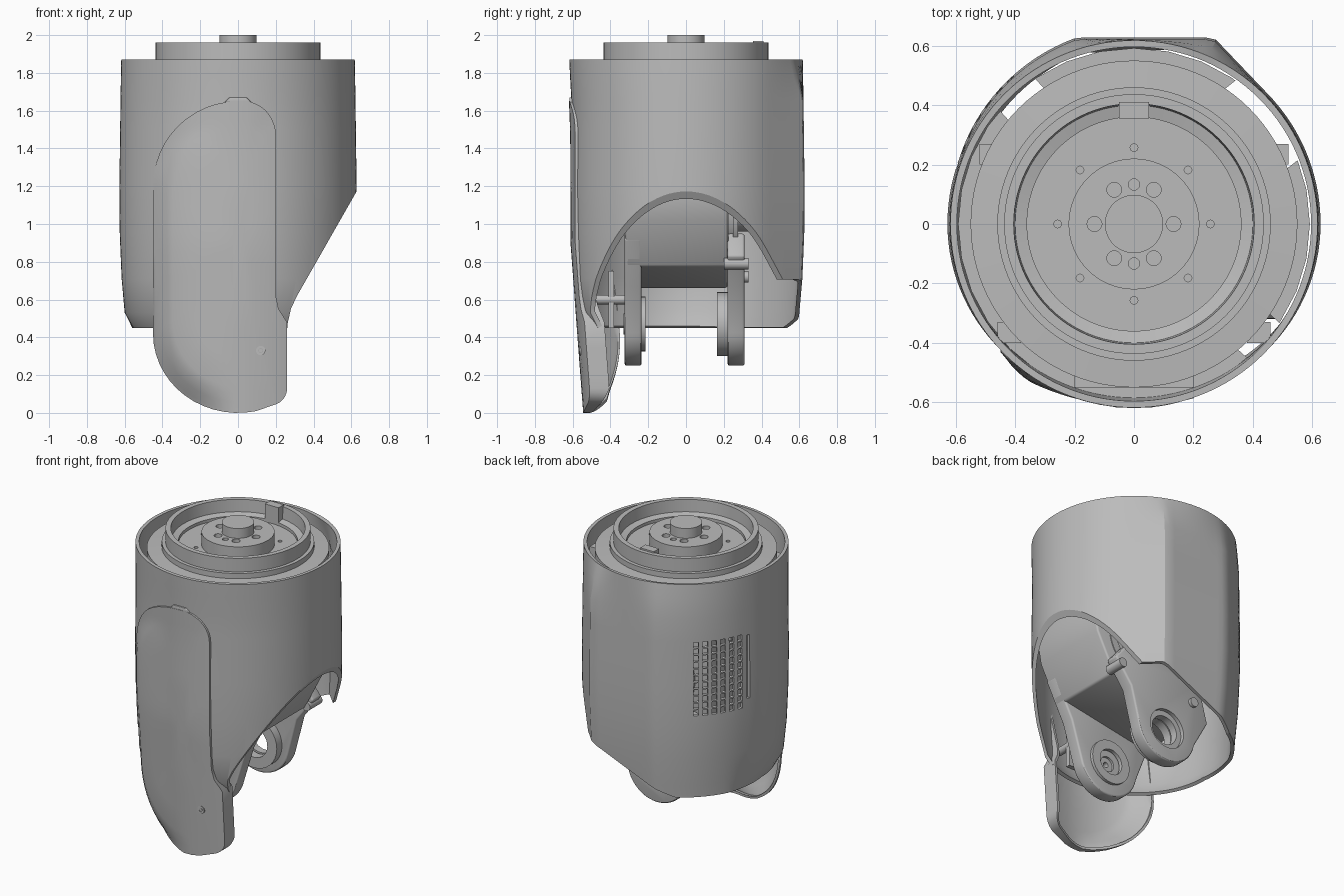
import bpy, bmesh, math
from math import sin, cos, pi, radians, sqrt, asin
from mathutils import Matrix, Vector

if "Cube" in bpy.data.objects:
    bpy.data.objects.remove(bpy.data.objects["Cube"])

grey = bpy.data.materials.new("cast grey")
grey.use_nodes = True
grey.diffuse_color = (0.5, 0.5, 0.5, 1)
grey.node_tree.nodes["Principled BSDF"].inputs["Base Color"].default_value = (0.5, 0.5, 0.5, 1)


def make(name, bm):
    bmesh.ops.recalc_face_normals(bm, faces=bm.faces)
    mesh = bpy.data.meshes.new(name)
    bm.to_mesh(mesh)
    bm.free()
    mesh.materials.append(grey)
    ob = bpy.data.objects.new(name, mesh)
    bpy.context.collection.objects.link(ob)
    return ob


def select(ob):
    bpy.ops.object.select_all(action='DESELECT')
    ob.select_set(True)
    bpy.context.view_layer.objects.active = ob


def apply(ob, kind, **settings):
    mod = ob.modifiers.new(kind.lower(), kind)
    for key, value in settings.items():
        setattr(mod, key, value)
    select(ob)
    bpy.ops.object.modifier_apply(modifier=mod.name)


def cut(ob, cutter):
    apply(ob, 'BOOLEAN', operation='DIFFERENCE', object=cutter, solver='EXACT')
    bpy.data.objects.remove(cutter)


def smooth(ob, angle=30):
    select(ob)
    bpy.ops.object.shade_smooth_by_angle(angle=radians(angle))
    return ob


def bridge(bm, rings):
    for a, b in zip(rings, rings[1:]):
        for i in range(len(a)):
            j = (i + 1) % len(a)
            bm.faces.new((a[i], a[j], b[j], b[i]))


def lathe(name, profile, origin=(0, 0, 0), along_y=False, n=64):
    # the profile lists (radius, height) pairs of a closed turned part
    bm = bmesh.new()
    rings = [[bm.verts.new((r * cos(2 * pi * i / n), r * sin(2 * pi * i / n), z))
              for i in range(n)] for r, z in profile]
    bridge(bm, rings + rings[:1])
    bmesh.ops.remove_doubles(bm, verts=bm.verts, dist=1e-5)
    if along_y:
        bmesh.ops.rotate(bm, verts=bm.verts, matrix=Matrix.Rotation(-pi / 2, 3, 'X'))
    bmesh.ops.translate(bm, verts=bm.verts, vec=Vector(origin))
    return smooth(make(name, bm))


def disc(name, r, low, high, origin=(0, 0, 0), along_y=False, hole=0.0):
    return lathe(name, [(hole, low), (r, low), (r, high), (hole, high)], origin, along_y, 32)


def slab(name, outline, y0, y1, bevel=0.0):
    # extrude an x-z outline along y
    bm = bmesh.new()
    rings = [[bm.verts.new((x, y, z)) for x, z in outline] for y in (y0, y1)]
    bridge(bm, rings)
    bm.faces.new(rings[0])
    bm.faces.new(rings[1])
    ob = make(name, bm)
    if bevel:
        apply(ob, 'BEVEL', width=bevel, segments=3, limit_method='ANGLE')
    return smooth(ob)


def box(name, x, y, z):
    return slab(name, [(x[0], z[0]), (x[1], z[0]), (x[1], z[1]), (x[0], z[1])], *y)


def radial_boxes(name, items):
    # each item is (angle, radius, height, size along radius, tangent and z)
    bm = bmesh.new()
    for angle, r, z, size in items:
        bmesh.ops.create_cube(bm, size=1, matrix=Matrix.Rotation(angle, 4, 'Z')
                              @ Matrix.Translation((r, 0, z)) @ Matrix.Diagonal((*size, 1)))
    return make(name, bm)


def arc(cx, cz, rx, rz, a0, a1, n=12):
    return [(cx + rx * cos(radians(a0 + (a1 - a0) * i / n)),
             cz + rz * sin(radians(a0 + (a1 - a0) * i / n))) for i in range(n + 1)]


# Outer housing: round at the rim, bulging into a flat back panel
def bulge(deg):
    if 43.7 < deg <= 67.4:
        return 1 / cos(radians(deg - 43.7))
    if 67.4 < deg <= 107:
        return 1 / sin(radians(deg))
    if 107 < deg < 160:
        return 1 + .0457 * (160 - deg) / 53
    return 1.0


levels = [(1.87, .618, 0, 1), (1.78, .62, .5, .99), (1.65, .622, 1, .975), (1.5, .624, 1, .965),
          (1.2, .628, 1, .965), (.95, .626, 1, .96), (.71, .616, 1, .96), (.53, .6, 1, .95),
          (.45, .555, 1, .95)]
bm = bmesh.new()
rings = []
for z, r, amount, front in levels:
    ring = []
    for i in range(120):
        a = radians(i * 3)
        rr = r * (1 + amount * (bulge(i * 3) - 1))
        if z < .5:
            rr += .04 * min(1, max(0, sin(a) * 2))
        y = rr * sin(a)
        ring.append(bm.verts.new((rr * cos(a), y if y > 0 else y * front, z)))
    rings.append(ring)
bridge(bm, rings)
housing = make("outer_housing", bm)
apply(housing, 'SOLIDIFY', thickness=.022, offset=-1)
cut(housing, slab("slant_cutter", [(.9, 1.65), (.31, .615), (.28, .55), (.262, .47), (.26, .3), (.9, .3)], -.9, .9))
cut(housing, slab("rear_cutter", [(.9, .72), (.28, .705), (-.3, .45), (-.3, .3), (.9, .3)], .4, .9))

# Ventilation holes in the back left of the housing, with one long slot
vents = [(radians(135) + asin((-.05 + .055 * col) / .62), .62, 1.025 + .045 * row, (.2, .032, .037))
         for col in range(6) for row in range(11)]
vents.append((radians(135) + asin(.28 / .62), .62, 1.27, (.2, .022, .42)))
cut(housing, radial_boxes("vent_cutter", vents))
smooth(housing, 25)

# Inner mounting ring with open gaps
ring = disc("mounting_ring", .592, 1.62, 1.66, hole=.5)
cut(ring, radial_boxes("gap_cutter", [(radians(a), .58, 1.64, (.3, w, .2))
                                      for a, w in ((38, .34), (132, .16), (318, .16))]))
smooth(ring)

# Front cover: curved sheet with a soft left shoulder and a turned-in rim
outline = (arc(0, 1.2, .45, .45, 180, 90) + arc(.03, 1.47, .17, .18, 80, 0, 8)
           + [(.2, z) for z in (1.3, 1.1, .9, .75, .62)] + [(.215, .55), (.26, .48), (.26, .35), (.26, .2)]
           + arc(.17, .13, .09, .09, 0, -70, 5) + arc(0, .42, .45, .42, -78, -180, 14)
           + [(-.45, z) for z in (.55, .7, .85, 1.0)])


def taper(z):
    return max(0, .9 - z) * .075


def cover_y(x, z):
    return -(sqrt(.8 ** 2 - x * x) - .188) + taper(z)


def housing_y(x, z):
    return -(.965 + max(0, z - 1.45) * .06) * sqrt(.627 ** 2 - x * x) + taper(z)


bm = bmesh.new()
rings = []
for s, depth in ((1, .12), (1, .048), (.97, .04), (.91, .02), (.84, .006), (.78, 0), (.55, 0), (.3, 0), (.1, 0)):
    ring = []
    for x0, z0 in outline:
        x, z = .02 + (x0 - .02) * s, .85 + (z0 - .85) * (1 - (1 - s) * .75)
        low = min(1, max(0, (1.0 - z0) / .5))
        shoulder = min(1, max(0, (-.02 - x0) / .22)) * (.9 + .6 * low)
        if s == 1 and depth > .1:
            side = min(1, max(0, (x0 + .3) / .4))
            y = cover_y(x, z) + .048 * shoulder + .015 + .09 * low * side * min(1, .35 + z0 * 5)
        else:
            y = cover_y(x, z) + depth * shoulder
            if z > .55:
                y = min(y, housing_y(x, z) - .007)
        ring.append(bm.verts.new((x, y, z)))
    rings.append(ring)
bridge(bm, rings)
bm.faces.new(rings[-1])
bmesh.ops.remove_doubles(bm, verts=bm.verts, dist=1e-5)
cover = make("front_cover", bm)
apply(cover, 'SOLIDIFY', thickness=.016, offset=-1)
smooth(cover, 35)
disc("cover_screw", .025, -.004, .01, (.12, cover_y(.12, .33), .33), True, .013)
disc("cover_screw_head", .009, -.004, .01, (.12, cover_y(.12, .33), .33), True)
slab("cover_clip", [(-.07, 1.645), (.07, 1.645), (.045, 1.67), (-.045, 1.67)], -.617, -.59, .004)

# Gear unit with the output hub on top
gear = lathe("gear_unit", [(0, 2), (.098, 2), (.098, 1.935), (.22, 1.935), (.22, 1.85), (.36, 1.85), (.36, 1.87),
                           (.4, 1.88), (.405, 1.96), (.437, 1.96), (.437, 1.87), (.46, 1.87), (.46, 1.835),
                           (.55, 1.83), (.55, 1.5), (0, 1.5)], n=96)
bm = bmesh.new()
holes = [(.133, 60 * i, .025, 1.935) for i in range(6)] + [(.133, 90, .019, 1.935), (.133, 270, .019, 1.935)]
holes += [(.257, 45 * i, .013, 1.85) for i in range(8)]
for dist, deg, r, z in holes:
    spot = Vector((dist * cos(radians(deg)), dist * sin(radians(deg)), z))
    bmesh.ops.create_cone(bm, cap_ends=True, segments=16, radius1=r, radius2=r, depth=.06,
                          matrix=Matrix.Translation(spot))
cut(gear, make("hole_cutter", bm))
smooth(gear)
box("ring_key", (-.05, .05), (.355, .41), (1.86, 1.97))

# Structural core between gear unit and fork
slab("core_body", [(-.32, 1.55), (.42, 1.55), (.5, 1.2), (.47, 1.02), (.345, .775), (-.3, .66)], -.32, .22, .012)


# Fork ears with bores for the joint axis
def ear(name, y0, y1, upper, bore):
    ob = slab(name, arc(0, .47, .22, .22, -170, -12, 20) + upper, y0, y1, .012)
    cut(ob, disc("bore_cutter", bore, y0 - .1, y1 + .1, (0, 0, .47), True))
    return smooth(ob)


ear("front_ear", -.325, -.235, [(.29, .67), (.42, .92), (.2, 1.1), (-.28, 1.0), (-.3, .65)], .12)
ear("rear_ear", .22, .31, [(.28, .67), (.4, .83), (.3, .95), (-.25, .88), (-.32, .62)], .13)
disc("rear_bearing", .17, .165, .225, (0, 0, .47), True, .1)
disc("rear_bearing_race", .13, .235, .285, (0, 0, .47), True, .095)
disc("front_bearing", .145, -.24, -.215, (0, 0, .47), True, .085)
disc("front_bearing_race", .12, -.31, -.25, (0, 0, .47), True, .05)
disc("front_shaft_plug", .055, -.33, -.265, (0, 0, .47), True, .018)

# Drive drum behind the core, with pulley steps
lathe("drive_drum", [(0, .2), (.3, .2), (.3, .225), (.25, .225), (.25, .25), (.28, .25), (.28, .275),
                     (.12, .275), (.12, .36), (0, .36)], (.08, 0, 1.08), True)
disc("motor_can", .2, -.5, -.3, (-.02, 0, 1.15), True)

# Standoffs, studs and inner mounting tabs
for x, z in ((.36, .79), (-.2, .72)):
    disc("rear_stud", .03, .2, .33, (x, 0, z), True)
for x, z in ((.17, .6), (-.25, .6)):
    disc("cover_standoff", .025, -.5, -.31, (x, 0, z), True)
box("cover_bracket", (.1, .19), (-.41, -.38), (.45, .75))
for side in (-1, 1):
    box("side_rib", (side * .5 - .02, side * .5 + .02), (.2, .27), (1.45, 1.8))
    box("front_rib", (side * .42 - .04, side * .42 + .04), (-.4, -.33), (1.45, 1.75))
box("front_mount", (-.2, .2), (-.55, -.48), (1.55, 1.75))
